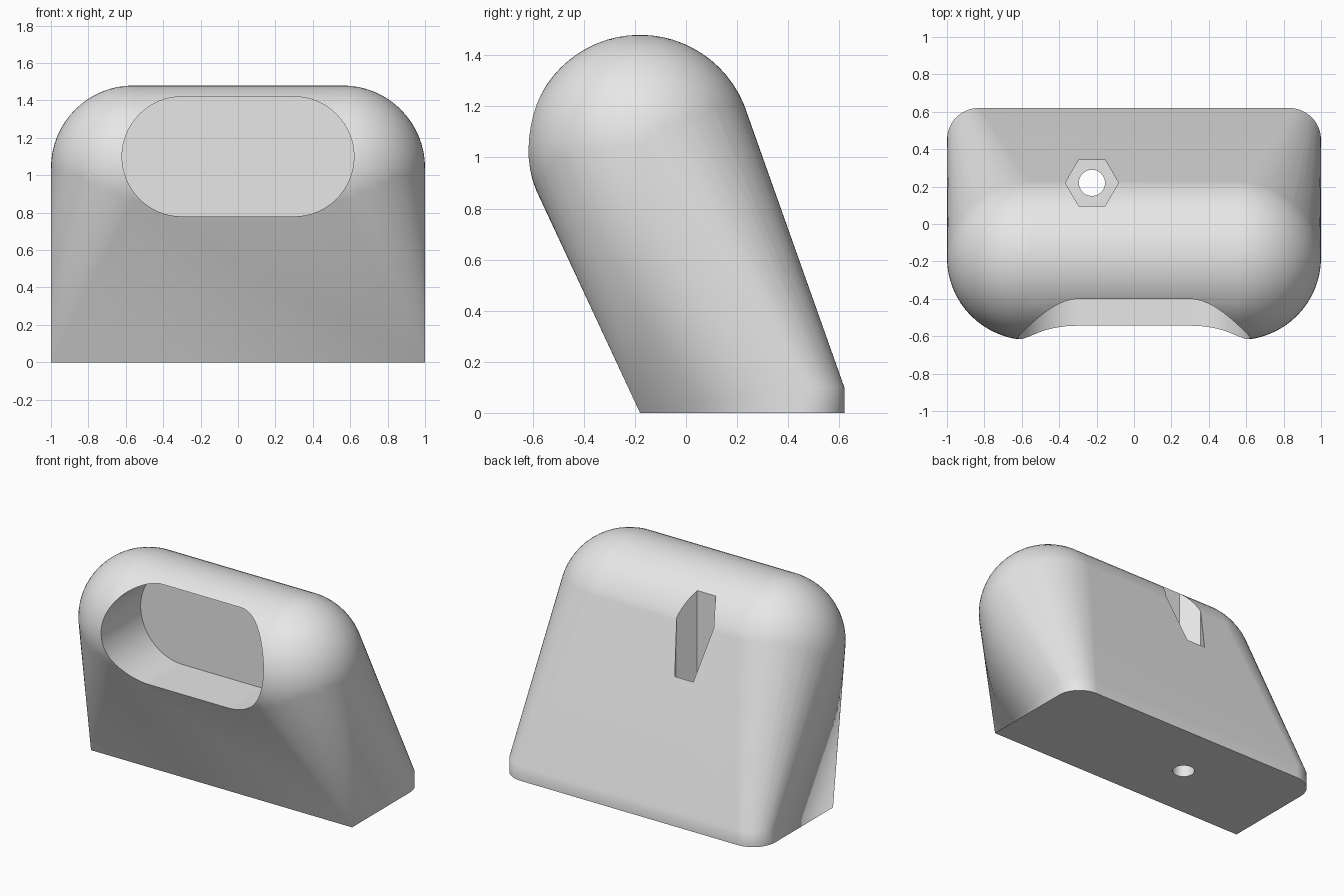
import bpy, bmesh
from math import cos, sin, pi
from mathutils import Vector, Matrix

cube = bpy.data.objects.get("Cube")
if cube:
    bpy.data.objects.remove(cube, do_unlink=True)

GREY = (0.8, 0.8, 0.8, 1.0)
mat = bpy.data.materials.new("plain grey")
mat.use_nodes = True
mat.diffuse_color = GREY
mat.node_tree.nodes["Principled BSDF"].inputs["Base Color"].default_value = GREY

BALL_R, BALL_Y, BALL_Z = 0.44, -0.18, 1.04
FOOT_R, FOOT_H, BACK_Y = 0.17, 0.1, 0.62


def finish(bm, name):
    bmesh.ops.recalc_face_normals(bm, faces=bm.faces)
    mesh = bpy.data.meshes.new(name)
    bm.to_mesh(mesh)
    bm.free()
    mesh.materials.append(mat)
    obj = bpy.data.objects.new(name, mesh)
    bpy.context.collection.objects.link(obj)
    return obj


def arc(cx, cy, r, start, end, steps):
    angles = [start + (end - start) * i / steps for i in range(steps + 1)]
    return [(cx + r * cos(a), cy + r * sin(a)) for a in angles]


def prism(name, points, sweep):
    """Solid made by sweeping a closed outline along a vector."""
    bm = bmesh.new()
    face = bm.faces.new([bm.verts.new(p) for p in points])
    new = bmesh.ops.extrude_face_region(bm, geom=[face], use_keep_orig=True)["geom"]
    verts = [v for v in new if isinstance(v, bmesh.types.BMVert)]
    bmesh.ops.translate(bm, verts=verts, vec=Vector(sweep))
    return finish(bm, name)


# Body: hull around two balls, sharp front corners and rounded back feet
bm = bmesh.new()
for side in (-1, 1):
    centre = Matrix.Translation((side * (1 - BALL_R), BALL_Y, BALL_Z))
    bmesh.ops.create_uvsphere(bm, u_segments=64, v_segments=32, radius=BALL_R, matrix=centre)
    bm.verts.new((side, BALL_Y, 0))
    for x, y in arc(1 - FOOT_R, BACK_Y - FOOT_R, FOOT_R, 0, pi / 2, 16):
        for z in (0, FOOT_H):
            bm.verts.new((side * x, y, z))
bmesh.ops.delete(bm, geom=list(bm.faces), context='FACES_ONLY')
bmesh.ops.delete(bm, geom=list(bm.edges), context='EDGES_FACES') if not bm.verts else None
points = [v.co.copy() for v in bm.verts]
bm.free()
bm = bmesh.new()
for p in points:
    bm.verts.new(p)
hull = bmesh.ops.convex_hull(bm, input=list(bm.verts))
bmesh.ops.delete(bm, geom=[v for v in bm.verts if not v.link_faces], context='VERTS')
bmesh.ops.dissolve_limit(bm, angle_limit=0.002, verts=bm.verts, edges=bm.edges)
body = finish(bm, "holder_body")

# Front pocket, nut pocket and screw hole cutters
slot = arc(0.3, 1.1, 0.32, -pi / 2, pi / 2, 32) + arc(-0.3, 1.1, 0.32, pi / 2, 3 * pi / 2, 32)
NUT_X, NUT_Y, NUT_FLOOR = -0.225, 0.22, 0.15
hexagon = arc(NUT_X, NUT_Y, 0.142, 0, 2 * pi, 6)[:-1]
circle = arc(NUT_X, NUT_Y, 0.07, 0, 2 * pi, 32)[:-1]
cutters = [
    prism("pocket_cutter", [(x, BALL_Y, z) for x, z in slot], (0, -1, 0)),
    prism("nut_cutter", [(x, y, NUT_FLOOR) for x, y in hexagon], (0, 0, 2)),
    prism("screw_cutter", [(x, y, -0.2) for x, y in circle], (0, 0, 0.5)),
]
bpy.ops.object.select_all(action='DESELECT')
bpy.context.view_layer.objects.active = body
body.select_set(True)
for cutter in cutters:
    cutter.hide_render = True
    cut = body.modifiers.new(cutter.name, 'BOOLEAN')
    cut.operation = 'DIFFERENCE'
    cut.solver = 'EXACT'
    cut.object = cutter
    bpy.ops.object.modifier_apply(modifier=cut.name)
    bpy.data.objects.remove(cutter, do_unlink=True)

# Smooth rounded areas, crisp rims and flat panels
bpy.ops.object.shade_smooth_by_angle(angle=pi / 6)
weighted = body.modifiers.new("flat_panels", 'WEIGHTED_NORMAL')
weighted.keep_sharp = True
